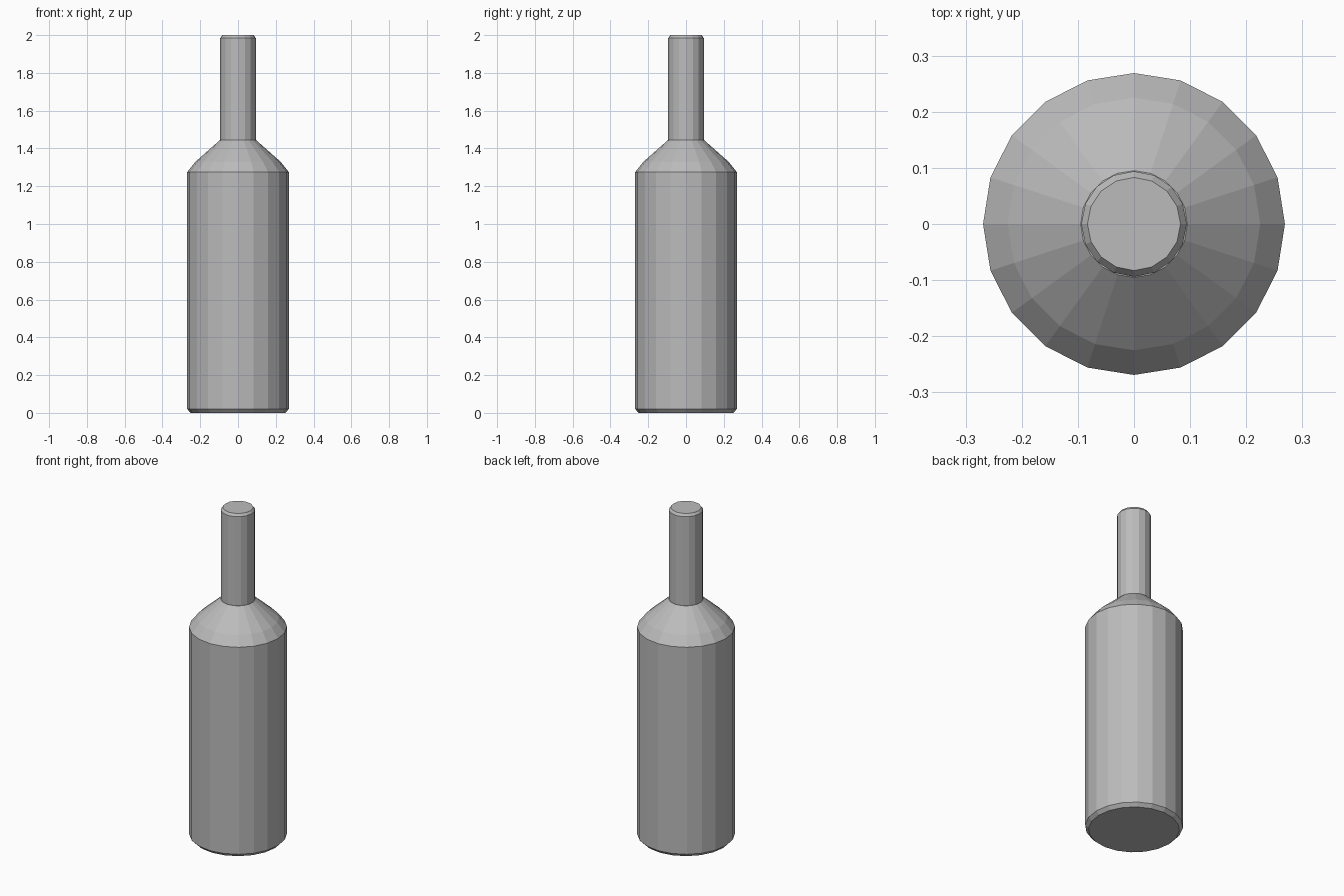
import bpy
import bmesh
from math import cos, sin, tau

if "Cube" in bpy.data.objects:
    bpy.data.objects.remove(bpy.data.objects["Cube"], do_unlink=True)

# One plain grey for the whole bottle
grey = bpy.data.materials.new("plain_grey")
grey.use_nodes = True
colour = (0.5, 0.5, 0.5, 1)
grey.diffuse_color = colour
grey.node_tree.nodes["Principled BSDF"].inputs["Base Color"].default_value = colour


def lathe(name, profile, sides):
    """Turn (radius, height) points round z, with flat caps at both ends."""
    bm = bmesh.new()
    rings = [[bm.verts.new((r * cos(tau * i / sides), r * sin(tau * i / sides), z))
              for i in range(sides)] for r, z in profile]
    for low, high in zip(rings, rings[1:]):
        for i in range(sides):
            j = (i + 1) % sides
            bm.faces.new((low[i], low[j], high[j], high[i]))
    bm.faces.new(rings[0][::-1])
    bm.faces.new(rings[-1])
    bmesh.ops.recalc_face_normals(bm, faces=bm.faces)
    mesh = bpy.data.meshes.new(name)
    bm.to_mesh(mesh)
    bm.free()
    mesh.materials.append(grey)
    obj = bpy.data.objects.new(name, mesh)
    bpy.context.collection.objects.link(obj)
    return obj


# Body with a narrow foot bevel and a sloping shoulder
lathe("bottle_body", [(0.25, 0), (0.269, 0.02), (0.269, 1.275),
                      (0.225, 1.33), (0.095, 1.445)], 20)

# Straight neck with a slightly bevelled closed top
lathe("bottle_neck", [(0.094, 1.44), (0.094, 1.985), (0.083, 2)], 16)
